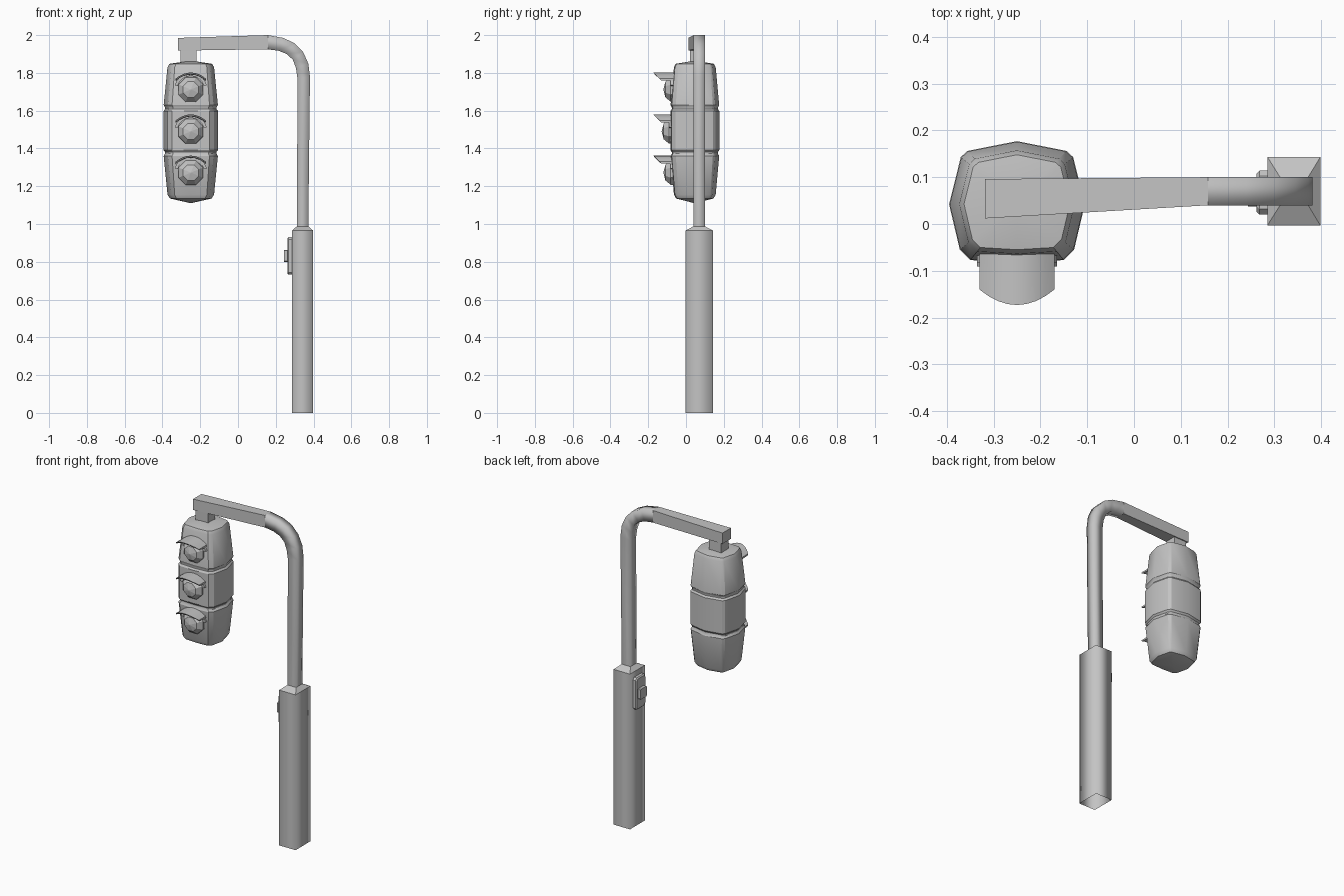
import bpy
import bmesh
from math import radians, sin, cos, pi

cube = bpy.data.objects.get("Cube")
if cube:
    bpy.data.objects.remove(cube)

grey = bpy.data.materials.new("plain_grey")
grey.use_nodes = True
grey.diffuse_color = (0.55, 0.55, 0.55, 1)
bsdf = next(n for n in grey.node_tree.nodes if n.type == 'BSDF_PRINCIPLED')
bsdf.inputs["Base Color"].default_value = (0.55, 0.55, 0.55, 1)


def loft(name, rings, caps=(True, True), smooth=30, tips=(None, None)):
    """Skin a row of closed rings; ends are open, capped or fanned to a tip."""
    bm = bmesh.new()
    rows = [[bm.verts.new(p) for p in ring] for ring in rings]
    n = len(rows[0])
    for a, b in zip(rows, rows[1:]):
        for i in range(n):
            j = (i + 1) % n
            bm.faces.new((a[i], a[j], b[j], b[i]))
    for row, cap, tip in zip((rows[0], rows[-1]), caps, tips):
        if tip:
            v = bm.verts.new(tip)
            for i in range(n):
                bm.faces.new((row[i], row[(i + 1) % n], v))
        elif cap:
            bm.faces.new(row)
    bmesh.ops.recalc_face_normals(bm, faces=bm.faces[:])
    me = bpy.data.meshes.new(name)
    bm.to_mesh(me)
    bm.free()
    me.materials.append(grey)
    if smooth:
        me.shade_smooth()
        me.set_sharp_from_angle(angle=radians(smooth))
    ob = bpy.data.objects.new(name, me)
    bpy.context.collection.objects.link(ob)
    return ob


def rect_z(x0, x1, y0, y1, z):
    return [(x0, y0, z), (x1, y0, z), (x1, y1, z), (x0, y1, z)]


def rect_x(x, y0, y1, z0, z1):
    return [(x, y0, z0), (x, y1, z0), (x, y1, z1), (x, y0, z1)]


# Square base post, open underneath, with a sloped collar
post = (0.285, 0.398, -0.003, 0.143)
loft("base_post", [rect_z(*post, 0), rect_z(*post, 0.965)], (False, False), 100)
loft("post_collar", [rect_z(*post, 0.965), rect_z(0.312, 0.372, 0.04, 0.1, 0.988)],
     (False, False), 0)

# Bent square pole: inner and outer x, z of each section
bend = [(0.312, 0.985, 0.372, 0.985), (0.315, 1.77, 0.381, 1.78),
        (0.307, 1.825, 0.372, 1.85), (0.29, 1.87, 0.345, 1.91),
        (0.258, 1.9, 0.3, 1.957), (0.215, 1.917, 0.24, 1.985),
        (0.158, 1.925, 0.158, 2.0)]
loft("bent_pole", [[(a, 0.04, b), (a, 0.1, b), (c, 0.1, d), (c, 0.04, d)]
                   for a, b, c, d in bend], (False, False), 100)

# Horizontal arm and the hanger below its end
loft("arm", [rect_x(0.158, 0.04, 0.1, 1.925, 2.0),
             rect_x(-0.318, 0.012, 0.096, 1.918, 1.985)], smooth=0)
loft("hanger", [rect_z(-0.305, -0.22, 0.02, 0.09, 1.85),
                rect_z(-0.305, -0.22, 0.02, 0.09, 1.925)], smooth=0)

# Signal housing: bulged outline, mirrored, stacked with two grooves
CX, CY = -0.25, 0.045
half = [(0, -0.128), (0.1, -0.122), (0.122, -0.1), (0.145, -0.003),
        (0.12, 0.098), (0.106, 0.111), (0, 0.132)]
outline = half + [(-x, y) for x, y in half[-2:0:-1]]
levels = [(1.848, 0.78), (1.83, 0.85), (1.63, 0.99), (1.617, 0.94), (1.608, 0.94),
          (1.597, 1), (1.392, 1), (1.381, 0.94), (1.372, 0.94), (1.36, 0.99),
          (1.155, 0.85), (1.135, 0.76)]
loft("signal_housing",
     [[(CX + x * s, CY + y * s, z) for x, y in outline] for z, s in levels],
     tips=((CX, CY, 1.865), (CX, CY, 1.11)))


def circle(r, y, z):
    return [(CX + r * cos(i * pi / 4 + pi / 8), y, z + r * sin(i * pi / 4 + pi / 8))
            for i in range(8)]


# Three lamps, each with a faceted lens, a brow rim and a visor
for label, z, front in (("top", 1.712, -0.066), ("middle", 1.49, -0.075),
                        ("bottom", 1.272, -0.066)):
    loft(label + "_lens",
         [circle(0.072, front + 0.02, z), circle(0.07, front - 0.015, z),
          circle(0.045, front - 0.043, z)],
         smooth=0, tips=(None, (CX, front - 0.054, z)))

    rim = []
    for i in range(9):
        a = radians(15 + 150 * i / 8)
        rim.append([(CX + r * cos(a), y, z + r * sin(a))
                    for r, y in ((0.072, front + 0.02), (0.088, front + 0.02),
                                 (0.088, front - 0.016), (0.072, front - 0.016))])
    loft(label + "_rim", rim)

    visor = []
    for i in range(9):
        t = i / 4 - 1
        x, top = CX + 0.08 * t, z + 0.09 - 0.032 * t * t
        tip = -0.173 + 0.033 * t * t
        visor.append([(x, front + 0.02, top), (x, tip, top),
                      (x, tip + 0.008, top - 0.01), (x, front + 0.02, top - 0.012)])
    loft(label + "_visor", visor)


# Push-button box on the side of the post, with clipped corners
def clipped(x, hy, hz, c):
    pts = [(hy, hz - c), (hy - c, hz), (c - hy, hz), (-hy, hz - c),
           (-hy, c - hz), (c - hy, -hz), (hy - c, -hz), (hy, c - hz)]
    return [(x, 0.067 + y, 0.831 + z) for y, z in pts]


loft("button_box", [clipped(0.29, 0.047, 0.099, 0.012), clipped(0.268, 0.047, 0.099, 0.012),
                    clipped(0.262, 0.041, 0.093, 0.012)])
loft("button", [clipped(0.265, 0.03, 0.032, 0.004), clipped(0.244, 0.03, 0.032, 0.004)])
